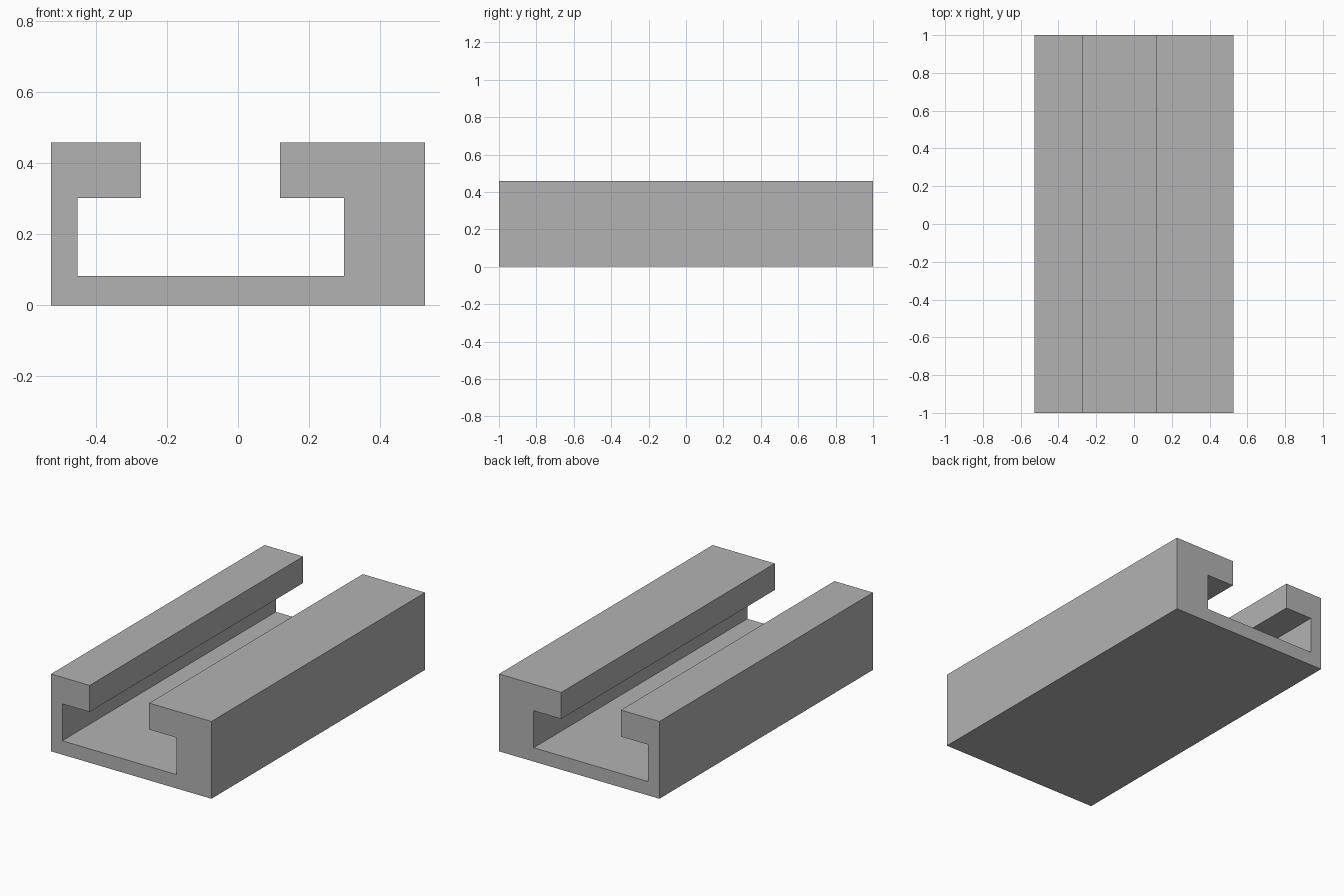
import bpy
import bmesh

cube = bpy.data.objects.get("Cube")
if cube:
    bpy.data.objects.remove(cube, do_unlink=True)

# Plain grey material
GREY = (0.45, 0.45, 0.45, 1.0)
mat = bpy.data.materials.new("grey")
mat.use_nodes = True
mat.diffuse_color = GREY
for node in mat.node_tree.nodes:
    if node.type == "BSDF_PRINCIPLED":
        node.inputs["Base Color"].default_value = GREY

# Main dimensions of the slotted channel
HALF_WIDTH, HALF_LENGTH, HEIGHT = 0.526, 1.0, 0.458
FLOOR, LIP = 0.082, 0.301           # floor top, underside of the lips
CAVITY_R, CAVITY_L = -0.452, 0.298  # inner side walls
SLOT_R, SLOT_L = -0.273, 0.118      # edges of the top slot

# Cross-section, counter-clockwise seen from the front
profile = [
    (-HALF_WIDTH, 0), (HALF_WIDTH, 0), (HALF_WIDTH, HEIGHT),
    (SLOT_L, HEIGHT), (SLOT_L, LIP), (CAVITY_L, LIP), (CAVITY_L, FLOOR),
    (CAVITY_R, FLOOR), (CAVITY_R, LIP), (SLOT_R, LIP), (SLOT_R, HEIGHT),
    (-HALF_WIDTH, HEIGHT),
]

# Extrude the section along the length
bm = bmesh.new()
section = bm.faces.new([bm.verts.new((x, -HALF_LENGTH, z)) for x, z in profile])
result = bmesh.ops.extrude_face_region(bm, geom=[section], use_keep_orig=True)
moved = [v for v in result["geom"] if isinstance(v, bmesh.types.BMVert)]
bmesh.ops.translate(bm, verts=moved, vec=(0, 2 * HALF_LENGTH, 0))
bmesh.ops.recalc_face_normals(bm, faces=bm.faces)

mesh = bpy.data.meshes.new("slotted_channel")
bm.to_mesh(mesh)
bm.free()
mesh.materials.append(mat)
channel = bpy.data.objects.new("slotted_channel", mesh)
bpy.context.scene.collection.objects.link(channel)
